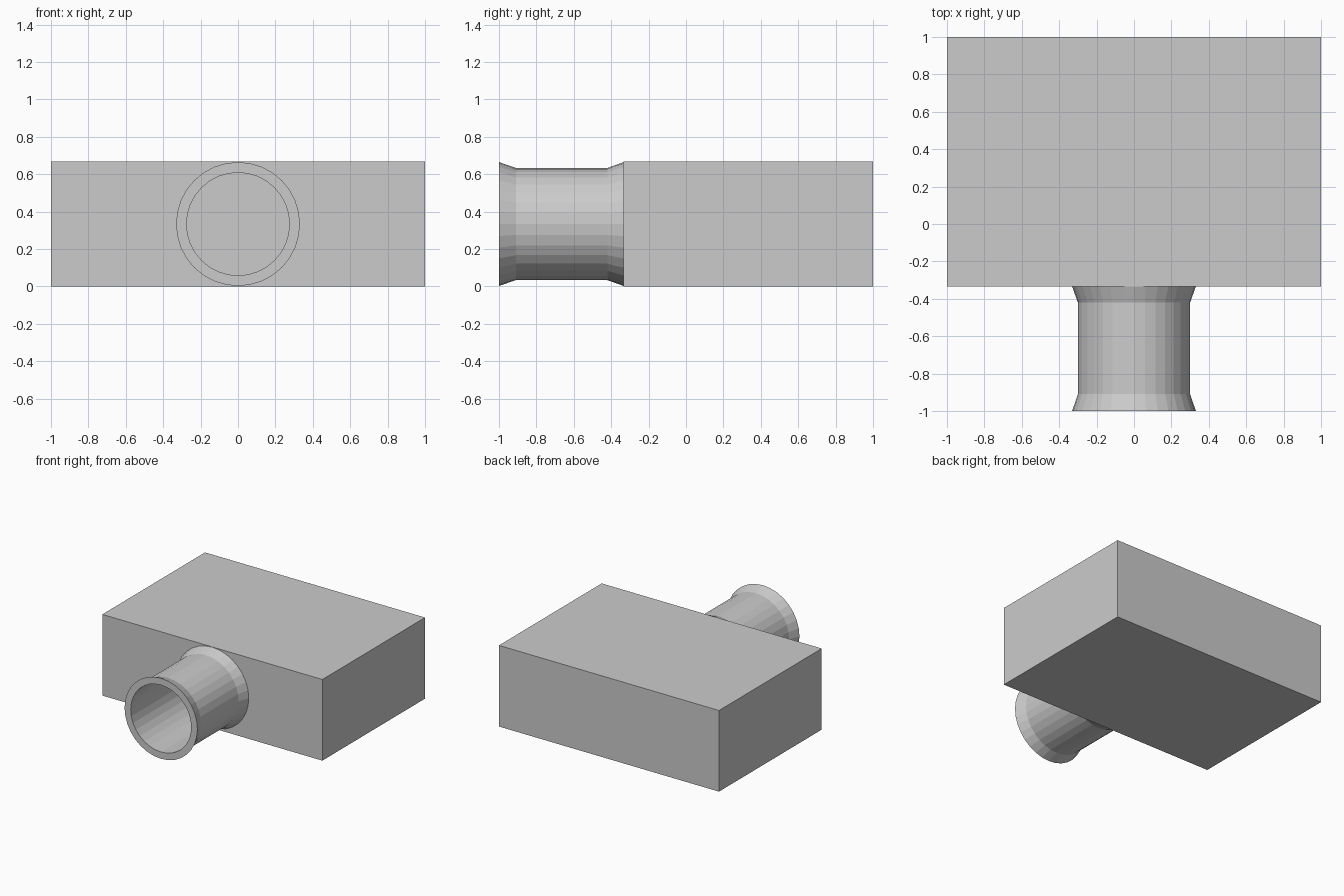
import bpy, bmesh, math
from mathutils import Matrix, Vector

default = bpy.data.objects.get("Cube")
if default:
    bpy.data.objects.remove(default, do_unlink=True)

grey = bpy.data.materials.new("plain grey")
grey.use_nodes = True
grey.diffuse_color = (0.6, 0.6, 0.6, 1)
grey.node_tree.nodes["Principled BSDF"].inputs["Base Color"].default_value = (0.6, 0.6, 0.6, 1)

FACE_Y = -1 / 3      # front wall of the box
HEIGHT = 2 / 3
AXIS_Z = HEIGHT / 2


def add_object(name, bm):
    bmesh.ops.recalc_face_normals(bm, faces=bm.faces)
    mesh = bpy.data.meshes.new(name)
    bm.to_mesh(mesh)
    bm.free()
    mesh.materials.append(grey)
    obj = bpy.data.objects.new(name, mesh)
    bpy.context.collection.objects.link(obj)
    return obj


# Closed rectangular box
bm = bmesh.new()
bmesh.ops.create_cube(bm, size=1)
bmesh.ops.scale(bm, vec=(2, 1 - FACE_Y, HEIGHT), verts=bm.verts)
bmesh.ops.translate(bm, vec=(0, (1 + FACE_Y) / 2, AXIS_Z), verts=bm.verts)
add_object("box_body", bm)

# Round pipe with a flare at each end and a straight bore: (radius, y)
profile = [(0.275, FACE_Y), (0.275, -1), (0.331, -1), (0.30, -0.91),
           (0.30, -0.42), (0.331, FACE_Y)]
bm = bmesh.new()
verts = [bm.verts.new((r, y, AXIS_Z)) for r, y in profile]
edges = [bm.edges.new(pair) for pair in zip(verts, verts[1:])]
bmesh.ops.spin(bm, geom=verts + edges, cent=(0, 0, AXIS_Z), axis=(0, 1, 0),
               angle=math.tau, steps=32, use_merge=True)
bmesh.ops.remove_doubles(bm, verts=bm.verts, dist=0.0001)
bmesh.ops.recalc_face_normals(bm, faces=bm.faces)
# Point the bore inwards and the shell outwards
rim = next(f for f in bm.faces if abs(f.normal.y) > 0.99)
if rim.normal.y > 0:
    bmesh.ops.reverse_faces(bm, faces=bm.faces)
mesh = bpy.data.meshes.new("flared_pipe")
bm.to_mesh(mesh)
bm.free()
mesh.materials.append(grey)
bpy.context.collection.objects.link(bpy.data.objects.new("flared_pipe", mesh))
